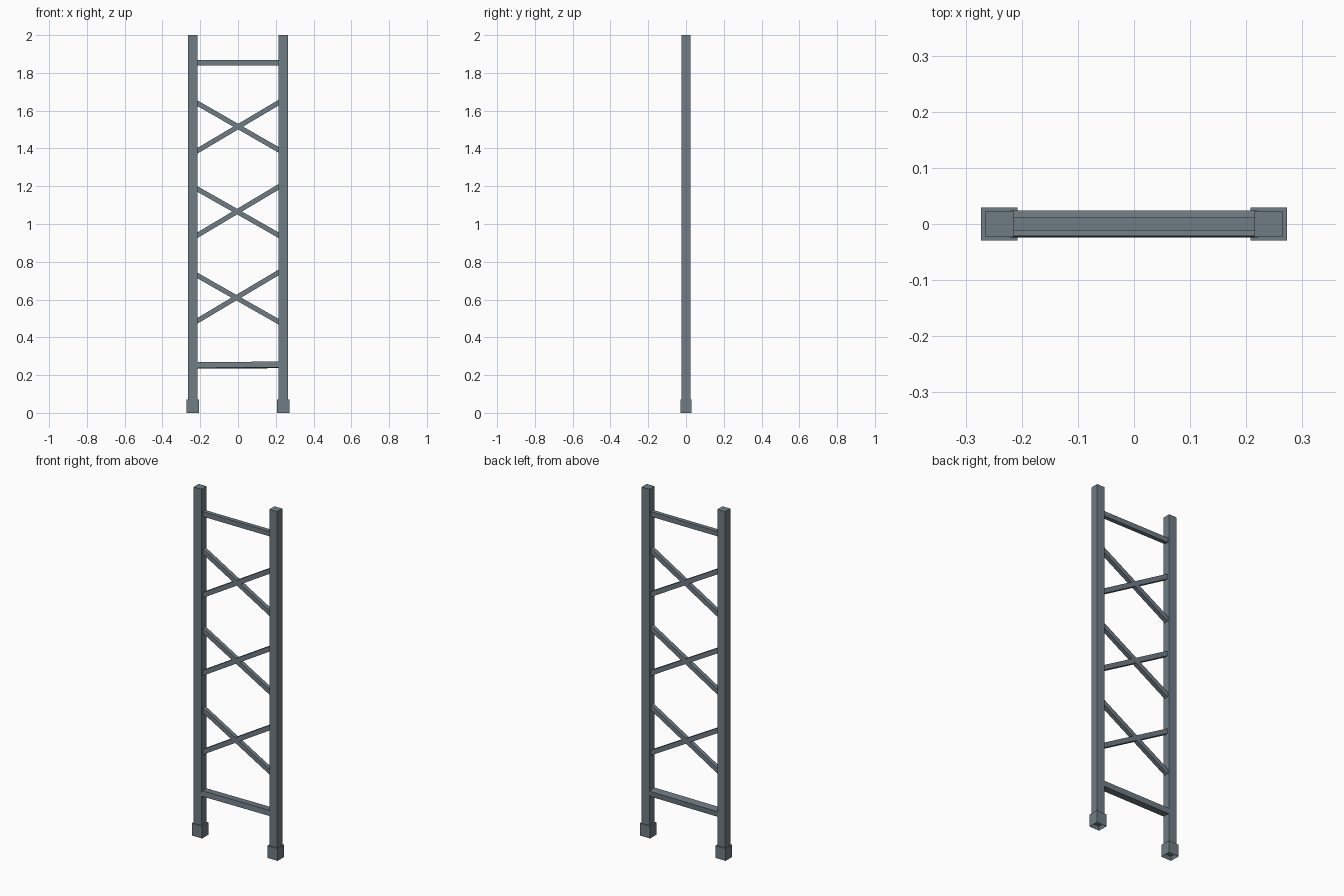
import bpy, bmesh, math
from mathutils import Matrix, Vector

if "Cube" in bpy.data.objects:
    bpy.data.objects.remove(bpy.data.objects["Cube"])

steel = bpy.data.materials.new("blue grey steel")
steel.diffuse_color = (0.16, 0.205, 0.235, 1)
steel.use_nodes = True
steel.node_tree.nodes["Principled BSDF"].inputs["Base Color"].default_value = steel.diffuse_color

POST_X = 0.24       # post centre line
INNER_X = 0.216     # inner face of the posts
OVERLAP = 0.004     # bars run slightly into the posts


def finish(bm, name):
    bmesh.ops.recalc_face_normals(bm, faces=bm.faces)
    me = bpy.data.meshes.new(name)
    bm.to_mesh(me)
    bm.free()
    me.materials.append(steel)
    ob = bpy.data.objects.new(name, me)
    bpy.context.collection.objects.link(ob)
    return ob


def box(name, size, matrix, recess=None):
    bm = bmesh.new()
    bmesh.ops.create_cube(bm, size=1)
    bmesh.ops.scale(bm, vec=size, verts=bm.verts)
    if recess:  # hollow the underside
        inset, depth = recess
        bm.normal_update()
        bottom = [f for f in bm.faces if f.normal.z < -0.9]
        bmesh.ops.inset_region(bm, faces=bottom, thickness=inset)
        bmesh.ops.translate(bm, vec=(0, 0, depth), verts=bottom[0].verts)
    bm.transform(matrix)
    return finish(bm, name)


def bar(name, z_left, z_right, height, depth, twist=0.0):
    # rectangular bar spanning between the posts
    slope = math.atan2(z_right - z_left, 2 * INNER_X)
    length = 2 * (INNER_X + OVERLAP) / math.cos(slope)
    m = (Matrix.Translation((0, 0, (z_left + z_right) / 2))
         @ Matrix.Rotation(-slope, 4, 'Y') @ Matrix.Rotation(twist, 4, 'X'))
    return box(name, Vector((length, depth, height)), m)


# posts and hollow feet
for side, label in ((-1, "left"), (1, "right")):
    x = side * POST_X
    box(label + "_post", Vector((0.05, 0.046, 1.97)),
        Matrix.Translation((x, 0, 1.015)))
    box(label + "_foot", Vector((0.065, 0.059, 0.07)),
        Matrix.Translation((x, 0, 0.035)), recess=(0.01, 0.02))

# horizontal rungs, the lower one wider and slightly tilted
bar("top_rung", 1.853, 1.853, 0.028, 0.024)
bar("bottom_rung", 0.252, 0.254, 0.031, 0.045, math.radians(-5))

# crossed braces: rising left/right heights, falling left/right heights
crosses = [(0.487, 0.744, 0.728, 0.482),
           (0.940, 1.197, 1.186, 0.940),
           (1.387, 1.643, 1.640, 1.392)]
for i, (a, b, c, d) in enumerate(crosses, 1):
    bar(f"rising_brace_{i}", a, b, 0.026, 0.024)
    bar(f"falling_brace_{i}", c, d, 0.026, 0.0236)
